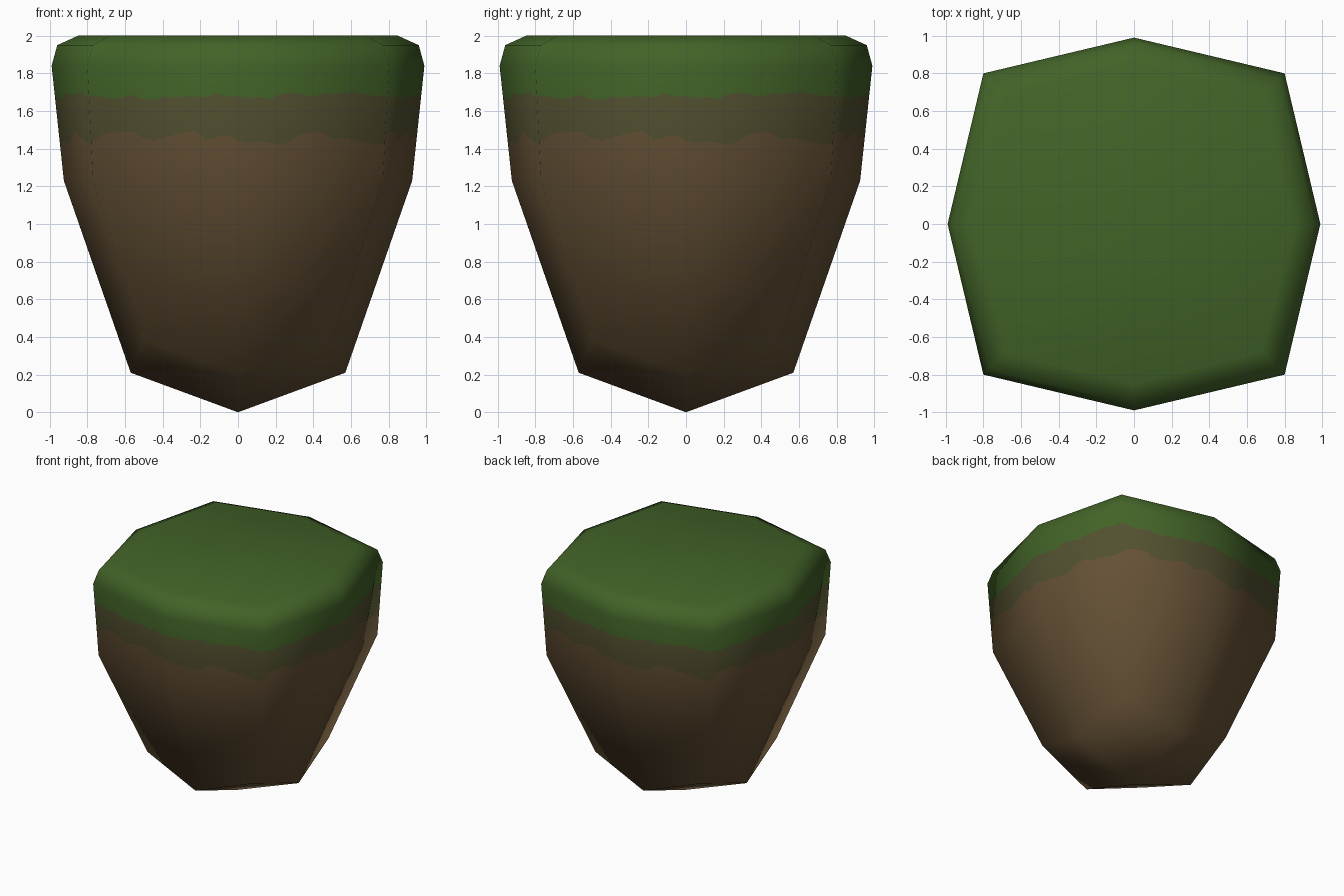
import bpy, math, random
from mathutils import Vector

if "Cube" in bpy.data.objects:
    bpy.data.objects.remove(bpy.data.objects["Cube"])

random.seed(4)
SUB = 14                 # columns per octagon side
N = 8 * SUB

# octagonal rings, bottom to top: (mid radius, mid z, corner xy, corner z)
RINGS = [(0.57, 0.21, 0.50, 0.38), (0.925, 1.23, 0.77, 1.23), (0.99, 1.84, 0.80, 1.84),
         (0.96, 1.95, 0.77, 1.95), (0.85, 2.00, 0.68, 2.00)]


def ring_points(mid, zm, c, zc):
    pts = []
    for k in range(4):
        a = k * math.pi / 2
        ca, sa = round(math.cos(a)), round(math.sin(a))
        pts.append(Vector((mid * ca, mid * sa, zm)))
        pts.append(Vector((c * (ca - sa), c * (sa + ca), zc)))
    return pts


def make_mesh(name, rings, bottom, top):
    """Skin closed rings and fan both ends; faces run ring by ring upwards."""
    n = len(rings[0])
    verts = [p for r in rings for p in r] + [bottom, top]
    b, t = len(verts) - 2, len(verts) - 1
    last = (len(rings) - 1) * n
    faces = [((j + 1) % n, j, b) for j in range(n)]
    for i in range(len(rings) - 1):
        for j in range(n):
            k = (j + 1) % n
            faces.append((i * n + j, i * n + k, (i + 1) * n + k, (i + 1) * n + j))
    faces += [(last + j, last + (j + 1) % n, t) for j in range(n)]
    me = bpy.data.meshes.new(name)
    me.from_pydata([tuple(v) for v in verts], [], faces)
    me.update()
    me.polygons.foreach_set("use_smooth", [True] * len(faces))
    return me


def refine(ring):
    """Split every octagon side into narrow columns."""
    return [ring[j // SUB].lerp(ring[(j // SUB + 1) % 8], (j % SUB) / SUB) for j in range(N)]


def ragged(z, amp):
    """Uneven border heights, repeated on all four sides, as blend factors up the wall."""
    zs, h = [], 0.0
    for _ in range(N // 4):
        h = 0.4 * h + random.uniform(-amp, amp)
        zs.append((z + h - 1.23) / (1.84 - 1.23))
    return zs * 4


# coarse shape supplies the smooth shading
ends = Vector((0, 0, 0)), Vector((0, 0, 2))
coarse = [ring_points(*r) for r in RINGS]
base = make_mesh("coarse_shape", coarse, *ends)
nrm = [v.normal.copy() for v in base.vertices]
bpy.data.meshes.remove(base)
coarse_n = [nrm[i * 8:i * 8 + 8] for i in range(len(RINGS))]

# fine rings with two ragged borders inserted in the wall
borders = [ragged(1.46, 0.03), ragged(1.68, 0.018)]


def with_borders(rings):
    rs = [refine(r) for r in rings]
    lo, hi = rs[1], rs[2]
    cut = [[lo[j].lerp(hi[j], t[j]) for j in range(N)] for t in borders]
    return rs[:2] + cut + rs[2:]


me = make_mesh("grassy_earth_block", with_borders(coarse), *ends)
normals = [n.normalized() for r in with_borders(coarse_n) for n in r]
normals += [Vector((0, 0, -1)), Vector((0, 0, 1))]
me.normals_split_custom_set_from_vertices([tuple(n) for n in normals])

# colours by band: earth, mixed fringe, grass
for name, col in (("earth_brown", (0.130, 0.082, 0.036, 1)),
                  ("fringe_olive", (0.085, 0.080, 0.029, 1)),
                  ("grass_green", (0.055, 0.125, 0.021, 1))):
    m = bpy.data.materials.new(name)
    m.diffuse_color = col
    m.use_nodes = True
    m.node_tree.nodes["Principled BSDF"].inputs["Base Color"].default_value = m.diffuse_color
    me.materials.append(m)
for p in me.polygons:
    band = p.index // N
    p.material_index = 0 if band < 3 - 1 + 0 else (1 if band == 3 else (0 if band == 2 else 2))

block = bpy.data.objects.new("grassy_earth_block", me)
bpy.context.collection.objects.link(block)
